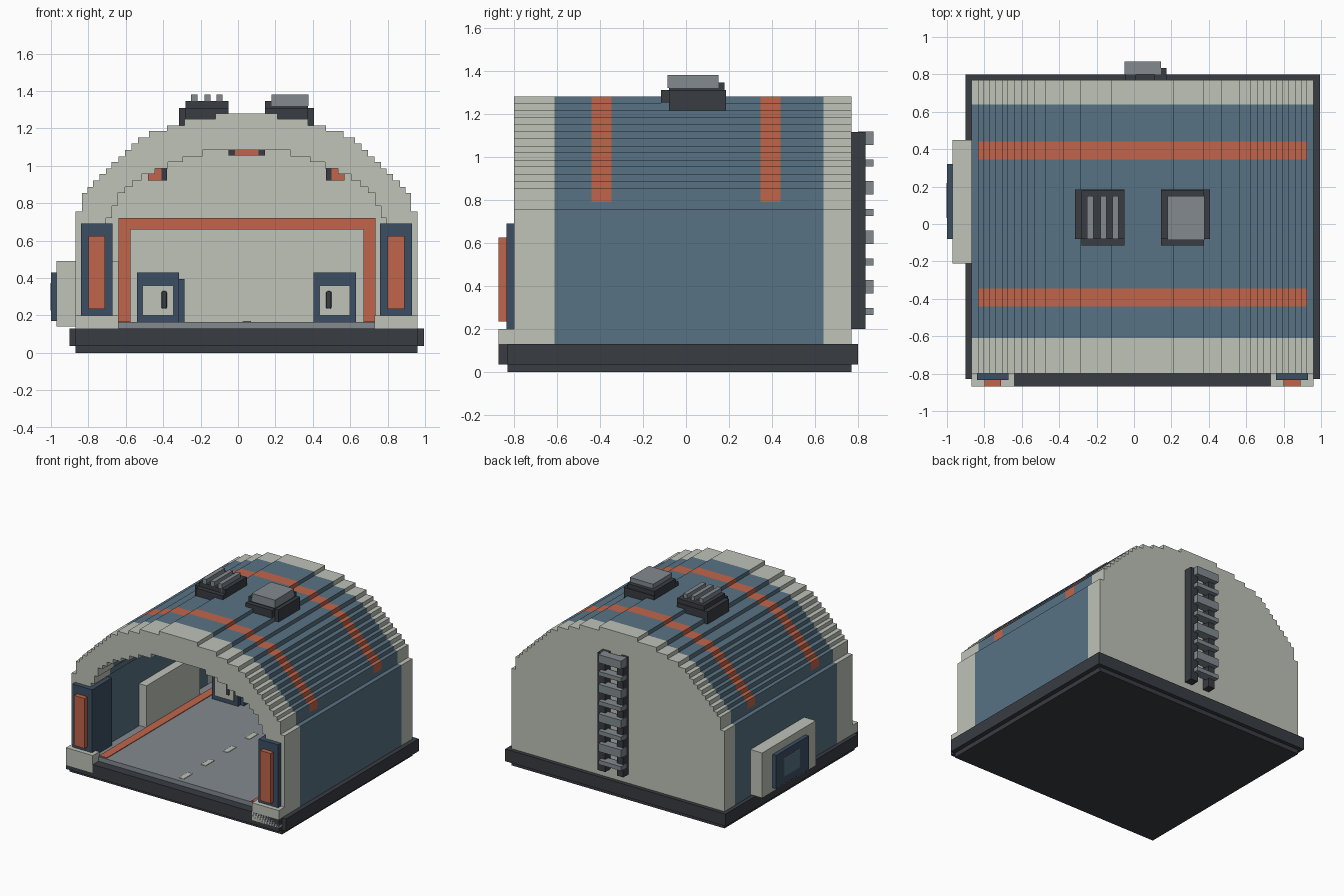
import bpy, bmesh

old = bpy.data.objects.get("Cube")
if old:
    bpy.data.objects.remove(old)


def material(name, rgb):
    lin = [((c / 255 + 0.055) / 1.055) ** 2.4 for c in rgb] + [1.0]
    m = bpy.data.materials.new(name)
    m.use_nodes = True
    m.diffuse_color = lin
    bsdf = next(n for n in m.node_tree.nodes if n.type == 'BSDF_PRINCIPLED')
    bsdf.inputs["Base Color"].default_value = lin
    return m


CREAM = material("cream", (191, 195, 184))
BLUE = material("steel blue", (88, 114, 131))
ORANGE = material("orange", (192, 101, 74))
DARK = material("charcoal", (56, 60, 66))
GREY = material("grey", (130, 138, 143))
NAVY = material("navy", (60, 79, 100))
CX = 0.045  # centre line of the arch


def finish(name, bm, *mats):
    bmesh.ops.recalc_face_normals(bm, faces=bm.faces)
    me = bpy.data.meshes.new(name)
    bm.to_mesh(me)
    bm.free()
    for m in mats:
        me.materials.append(m)
    ob = bpy.data.objects.new(name, me)
    bpy.context.collection.objects.link(ob)
    return ob


def box(name, x, y, z, mat):
    bm = bmesh.new()
    bmesh.ops.create_cube(bm, size=1)
    for v in bm.verts:
        v.co = [r[0] + (c + 0.5) * (r[1] - r[0]) for c, r in zip(v.co, (x, y, z))]
    return finish(name, bm, mat)


def rounded(ob, width):
    mod = ob.modifiers.new("bevel", 'BEVEL')
    mod.width, mod.segments = width, 2
    return ob


def mirror_x(x):
    return (2 * CX - x[1], 2 * CX - x[0])


def stepped(steps, z0=0.13):
    """Stepped arch outline, from the left foot over the top to the right foot."""
    half, z = [], z0
    for w, top in steps:
        for p in ((w, z), (w, top)):
            if not half or half[-1] != p:
                half.append(p)
        z = top
    return [(CX - w, h) for w, h in half] + [(CX + w, h) for w, h in reversed(half)]


def extrude(name, outline, stations, rule, *mats):
    """Sweep an x-z outline along y; rule picks the material of each face."""
    bm = bmesh.new()
    rings = [[bm.verts.new((x, y, z)) for x, z in outline] for y in stations]
    bm.faces.new(rings[0])
    bm.faces.new(rings[-1])
    n = len(outline)
    for a, b in zip(rings, rings[1:]):
        for i in range(n):
            j = (i + 1) % n
            f = bm.faces.new((a[i], a[j], b[j], b[i]))
            f.material_index = rule(f.calc_center_median(), i)
    return finish(name, bm, *mats)


# Stepped vault with a blue middle section and two orange hoops
outer = stepped([(.915, .755), (.88, .79), (.88, .855), (.85, .885), (.82, .92),
                 (.785, .955), (.75, .985), (.72, 1.02), (.685, 1.05), (.65, 1.085),
                 (.615, 1.12), (.58, 1.15), (.52, 1.185), (.425, 1.215),
                 (.33, 1.25), (.165, 1.28)])
inner = stepped([(.75, .72), (.72, .785), (.69, .855), (.65, .885), (.61, .92),
                 (.56, .955), (.49, .985), (.42, 1.02), (.34, 1.05), (.235, 1.085)])


def vault_colour(c, i):
    if c.y < -.61 or c.y > .64:
        return 0
    if i < len(outer) - 1 and c.z > .785 and .345 < abs(c.y) < .44:
        return 2
    return 1


extrude("vault", outer + inner[::-1], (-.80, -.61, -.44, -.345, .345, .44, .64, .70),
        vault_colour, CREAM, BLUE, ORANGE)
extrude("back_wall", outer, (.70, .77), lambda c, i: 0, CREAM)

# Base slabs and floor
box("base_foot", (-.87, .96), (-.83, .77), (0, .04), DARK)
box("base_slab", (-.90, .995), (-.83, .80), (.035, .13), DARK)
box("base_front_lip", (-.87, .96), (-.87, -.83), (.035, .13), DARK)
box("floor", (-.70, .79), (-.80, .70), (.13, .165), GREY)
for i in range(5):
    y = -.71 + .27 * i
    rounded(box("floor_dash", (.025, .07), (y - .055, y + .055), (.162, .17), CREAM), .018)

# Orange floor lines and frame on the back wall
for side, x in (("right", (-.64, -.575)), ("left", (.67, .735))):
    box("floor_line_" + side, x, (-.79, .69), (.162, .17), ORANGE)
    box("wall_frame_" + side, x, (.68, .70), (.165, .72), ORANGE)
box("wall_frame_top", (-.64, .735), (.68, .70), (.66, .72), ORANGE)

# Gate posts with footings and orange lamps, and a cabinet on each side
for side, put in (("right", lambda x: x), ("left", mirror_x)):
    box("post_footing_" + side, put((-.87, -.64)), (-.87, -.79), (.065, .20), CREAM)
    box("post_" + side, put((-.84, -.67)), (-.835, -.59), (.16, .69), NAVY)
    box("post_lamp_" + side, put((-.80, -.71)), (-.87, -.83), (.235, .625), ORANGE)
    box("cabinet_" + side, put((-.54, -.315)), (.45, .70), (.165, .43), NAVY)
    box("cabinet_panel_" + side, put((-.51, -.345)), (.44, .46), (.20, .36), CREAM)
    rounded(box("cabinet_slot_" + side, put((-.41, -.38)), (.432, .45), (.235, .33), DARK), .01)
box("cabinet_step", (-.32, -.285), (.48, .70), (.165, .395), NAVY)

# Ceiling lamps with dark caps
box("ceiling_lamp", (-.015, .11), (-.5, .5), (1.055, 1.09), ORANGE)
for x in ((-.05, -.015), (.11, .145)):
    box("ceiling_lamp_cap", x, (-.5, .5), (1.055, 1.09), DARK)
for put in (lambda x: x, mirror_x):
    box("side_lamp", put((-.45, -.41)), (-.5, .5), (.92, .985), ORANGE)
    box("side_lamp_foot", put((-.48, -.45)), (-.5, .5), (.92, .955), ORANGE)
    box("side_lamp_cap", put((-.41, -.38)), (-.5, .5), (.92, .985), DARK)

# Side hatch passing through the right wall
box("hatch_block", (-.97, -.64), (-.21, .45), (.14, .49), CREAM)
box("hatch_plate", (-1.0, -.965), (-.08, .32), (.17, .43), NAVY)
rounded(box("hatch_window", (-1.003, -.99), (.03, .22), (.225, .375), BLUE), .02)

# Ladder on the back wall
box("ladder_rail_left", (.11, .175), (.765, .835), (.20, 1.115), DARK)
box("ladder_rail_right", (-.045, .01), (.765, .835), (.20, 1.115), DARK)
for i in range(4):
    z = .265 + .23 * i
    box("ladder_thin_rung", (-.05, .145), (.80, .87), (z, z + .033), GREY)
    box("ladder_thick_rung", (-.05, .145), (.80, .87), (z + .1, z + .163), GREY)

# Roof vent with three fins
box("vent_base", (-.315, -.05), (-.08, .185), (1.19, 1.31), DARK)
box("vent_front", (-.28, -.05), (-.115, .15), (1.19, 1.31), DARK)
box("vent_top", (-.28, -.05), (-.08, .18), (1.30, 1.345), DARK)
for x in (-.25, -.18, -.115):
    box("vent_fin", (x, x + .033), (-.08, .15), (1.31, 1.38), GREY)

# Roof unit with a flat lid
box("unit_base", (.145, .405), (-.08, .185), (1.19, 1.31), DARK)
box("unit_front", (.145, .375), (-.115, .15), (1.19, 1.31), DARK)
box("unit_top", (.145, .375), (-.08, .18), (1.30, 1.345), DARK)
box("unit_lid", (.178, .378), (-.085, .15), (1.32, 1.38), GREY)
